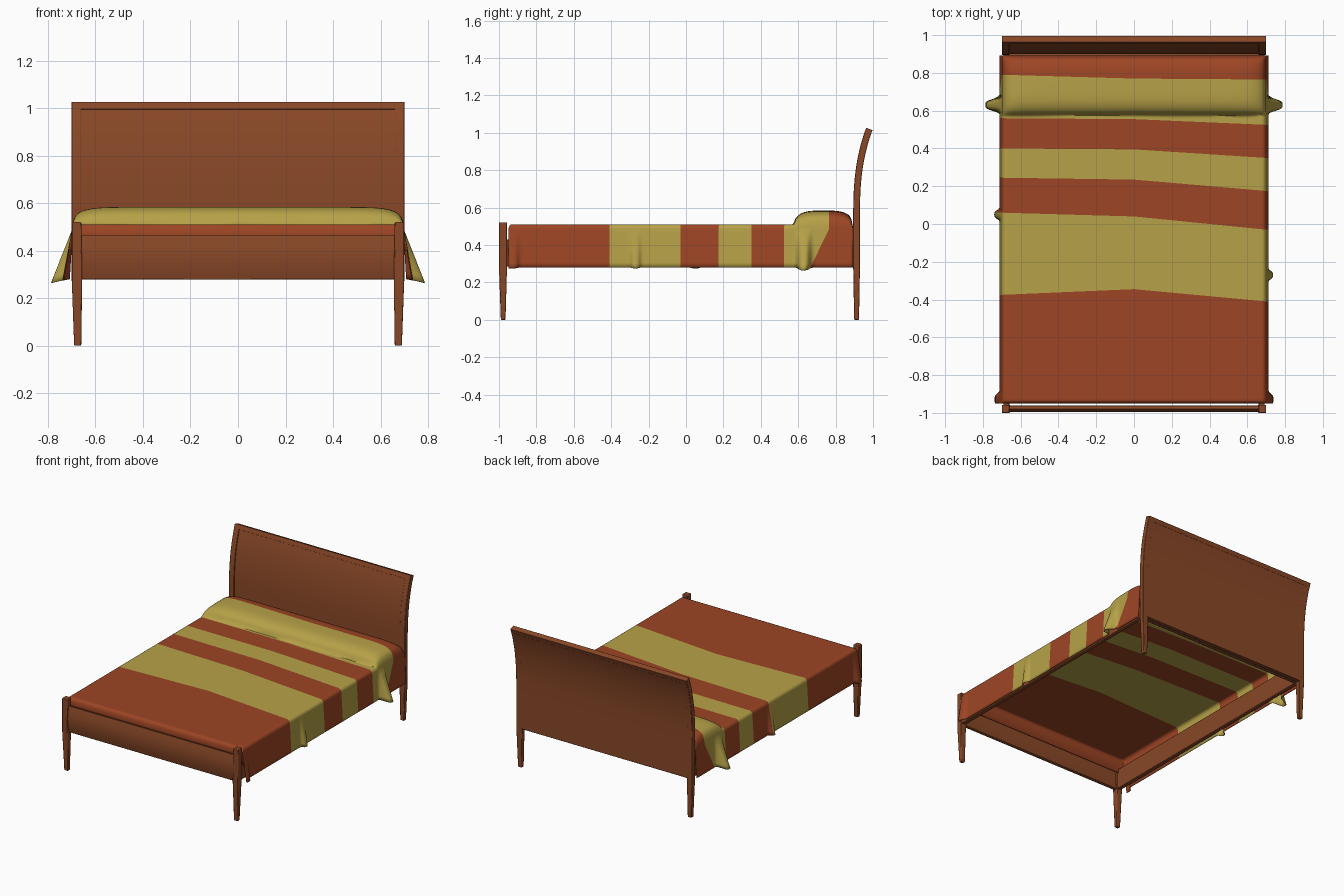
import bpy, bmesh, math

if "Cube" in bpy.data.objects:
    bpy.data.objects.remove(bpy.data.objects["Cube"])


def material(name, rgb):
    m = bpy.data.materials.new(name)
    m.diffuse_color = (*rgb, 1)
    m.use_nodes = True
    m.node_tree.nodes["Principled BSDF"].inputs["Base Color"].default_value = m.diffuse_color
    return m


WOOD = material("brown_wood", (0.25, 0.064, 0.020))
RED = material("rust_red_cloth", (0.34, 0.060, 0.018))
YELLOW = material("mustard_cloth", (0.47, 0.36, 0.065))


def finish(name, bm, mats, angle=40, bevel=0.0):
    bmesh.ops.recalc_face_normals(bm, faces=bm.faces)
    me = bpy.data.meshes.new(name)
    bm.to_mesh(me)
    bm.free()
    ob = bpy.data.objects.new(name, me)
    bpy.context.collection.objects.link(ob)
    for m in mats:
        me.materials.append(m)
    if bevel:
        b = ob.modifiers.new("bevel", "BEVEL")
        b.width, b.segments, b.limit_method = bevel, 2, "ANGLE"
    bpy.ops.object.select_all(action="DESELECT")
    ob.select_set(True)
    bpy.context.view_layer.objects.active = ob
    bpy.ops.object.shade_smooth_by_angle(angle=math.radians(angle))
    return ob


def loft(name, rings, bevel=0.004):
    """Closed wooden solid through a list of 3D rings."""
    bm = bmesh.new()
    vs = [[bm.verts.new(p) for p in r] for r in rings]
    n = len(vs[0])
    for a, b in zip(vs, vs[1:]):
        for i in range(n):
            bm.faces.new((a[i], a[(i + 1) % n], b[(i + 1) % n], b[i]))
    bm.faces.new(vs[0])
    bm.faces.new(vs[-1])
    return finish(name, bm, [WOOD], bevel=bevel)


def ring(x0, x1, y0, y1, z):
    return [(x0, y0, z), (x1, y0, z), (x1, y1, z), (x0, y1, z)]


def curved_board(name, curve, z0, z1, front, back, x0, x1, bevel=0.003):
    """Board following a side curve y = curve(z), with a thickness each way."""
    rings = []
    for i in range(25):
        z = z0 + (z1 - z0) * i / 24
        s = (curve(z + 1e-4) - curve(z - 1e-4)) / 2e-4
        k = 1 / math.hypot(1, s)
        y = curve(z)
        f = (y - front * k, z + front * s * k)
        b = (y + back * k, z - back * s * k)
        rings.append([(x0, *f), (x1, *f), (x1, *b), (x0, *b)])
    return loft(name, rings, bevel)


def head_curve(z):
    return 0.912 + 0.07 * (max(0, z - 0.55) / 0.475) ** 2.6


def foot_curve(z):
    return -0.971 - 0.014 * math.sin(math.pi * (z - 0.28) / 0.185)


# headboard: recessed panel with curved posts and a top rail
curved_board("headboard_panel", head_curve, 0.28, 1.01, 0.011, 0.0175, -0.67, 0.67)
curved_board("headboard_top_rail", head_curve, 0.99, 1.02, 0.018, 0.018, -0.7, 0.7)
# footboard: bellied panel
curved_board("footboard_panel", foot_curve, 0.28, 0.465, 0.01, 0.01, -0.67, 0.67)

for side, s in (("left", -1), ("right", 1)):
    curved_board(side + "_headboard_post", head_curve, 0.27, 1.02, 0.018, 0.018,
                 *sorted((s * 0.66, s * 0.7)))
    # tapered legs
    loft(side + "_head_leg", [
        ring(s * 0.66, s * 0.69, 0.899, 0.925, 0),
        ring(s * 0.656, s * 0.7, 0.894, 0.93, 0.28)])
    loft(side + "_foot_post", [
        ring(s * 0.66, s * 0.69, -0.99, -0.965, 0),
        ring(s * 0.656, s * 0.7, -1.0, -0.957, 0.28),
        ring(s * 0.66, s * 0.7, -1.0, -0.957, 0.52)])
    # side rails
    loft(side + "_rail", [ring(s * 0.66, s * 0.692, -0.965, 0.9, z) for z in (0.285, 0.43)])
loft("head_rail", [ring(-0.67, 0.67, 0.868, 0.9, z) for z in (0.285, 0.43)])

# blanket: striped sheet over mattress and pillow, hanging at both sides
# stripe borders, front to back: y at left, middle, right edge, shift at the hem
BORDERS = [(-0.95, -0.95, -0.95, 0), (-0.375, -0.345, -0.41, 0), (0.06, 0.04, -0.03, 0),
           (0.245, 0.235, 0.175, 0), (0.40, 0.395, 0.35, 0), (0.56, 0.555, 0.525, 0),
           (0.79, 0.77, 0.765, -0.10), (0.893, 0.893, 0.893, 0)]
# hanging folds: y, width, flare, which side (0 is both)
FOLDS = [(0.63, 0.034, 0.075, 0), (-0.93, 0.035, 0.026, 0),
         (0.05, 0.025, 0.028, -1), (-0.27, 0.025, 0.024, 1)]

# half cross-section from hem to middle: x, z, hang
HALF = [(0.7, 0.28 + 0.205 * i / 8, 1 - i / 8) for i in range(8)]
HALF += [(0.675 + 0.025 * math.cos(a), 0.485 + 0.025 * math.sin(a), 0)
         for a in (math.pi / 12 * i for i in range(7))]
HALF += [(x, 0.51, 0) for x in (0.66, 0.64, 0.61, 0.57, 0.5, 0.4, 0.2)]
SECTION = ([(-x, z, t) for x, z, t in HALF] + [(0, 0.51, 0)] + HALF[::-1])


def border_y(b, x, t):
    left, mid, right, shift = b
    k = min(1, abs(x) / 0.7)
    return mid + ((right if x > 0 else left) - mid) * k + shift * t


def cloth_point(x, z, t, y):
    s = 1 if x > 0 else -1
    flare = 0.012 * t
    for fy, w, amp, fs in FOLDS:
        if fs in (0, s):
            g = math.exp(-abs((y - fy) / w) ** 4)
            flare += amp * t * g
            z -= 0.2 * amp * t * g
    if t == 0:
        # pillow bulge
        u = (y - 0.577) / (0.895 - 0.577)
        if 0 < u < 1:
            lift = math.sqrt(1 - abs(2 * u - 1) ** 3.5)
            z += 0.074 * lift * math.sqrt(max(0, 1 - (abs(x) / 0.7) ** 14))
        # rounded ends
        r = 0.02
        d = min(y + 0.95, 0.893 - y)
        if d < r:
            z -= (r - math.sqrt(max(0, r * r - (r - d) ** 2))) * max(0, (z - 0.485) / 0.025)
    return (x + s * flare, y, z)


bm = bmesh.new()
rows, bands = [], []
for k in range(len(BORDERS) - 1):
    a, b = BORDERS[k], BORDERS[k + 1]
    n = max(8, round((b[1] - a[1]) / 0.009))
    for i in range(n + (k == len(BORDERS) - 2)):
        f = i / n
        rows.append([cloth_point(x, z, t, border_y(a, x, t) * (1 - f) + border_y(b, x, t) * f)
                     for x, z, t in SECTION])
        bands.append(k)
# short drops tucked behind the footboard and the headboard
rows.insert(0, [(x, y, min(z, 0.40)) for x, y, z in rows[0]])
bands.insert(0, 0)
rows.append([(x, y, min(z, 0.42)) for x, y, z in rows[-1]])
grid = [[bm.verts.new(p) for p in r] for r in rows]
for j in range(len(grid) - 1):
    for i in range(len(SECTION) - 1):
        f = bm.faces.new((grid[j][i], grid[j][i + 1], grid[j + 1][i + 1], grid[j + 1][i]))
        f.material_index = bands[min(j, len(bands) - 1)] % 2
bmesh.ops.remove_doubles(bm, verts=bm.verts, dist=0.0002)
bmesh.ops.dissolve_degenerate(bm, edges=bm.edges, dist=0.0001)
blanket = finish("blanket", bm, [RED, YELLOW], angle=60)
sol = blanket.modifiers.new("thickness", "SOLIDIFY")
sol.thickness = 0.004
sol.offset = -1
